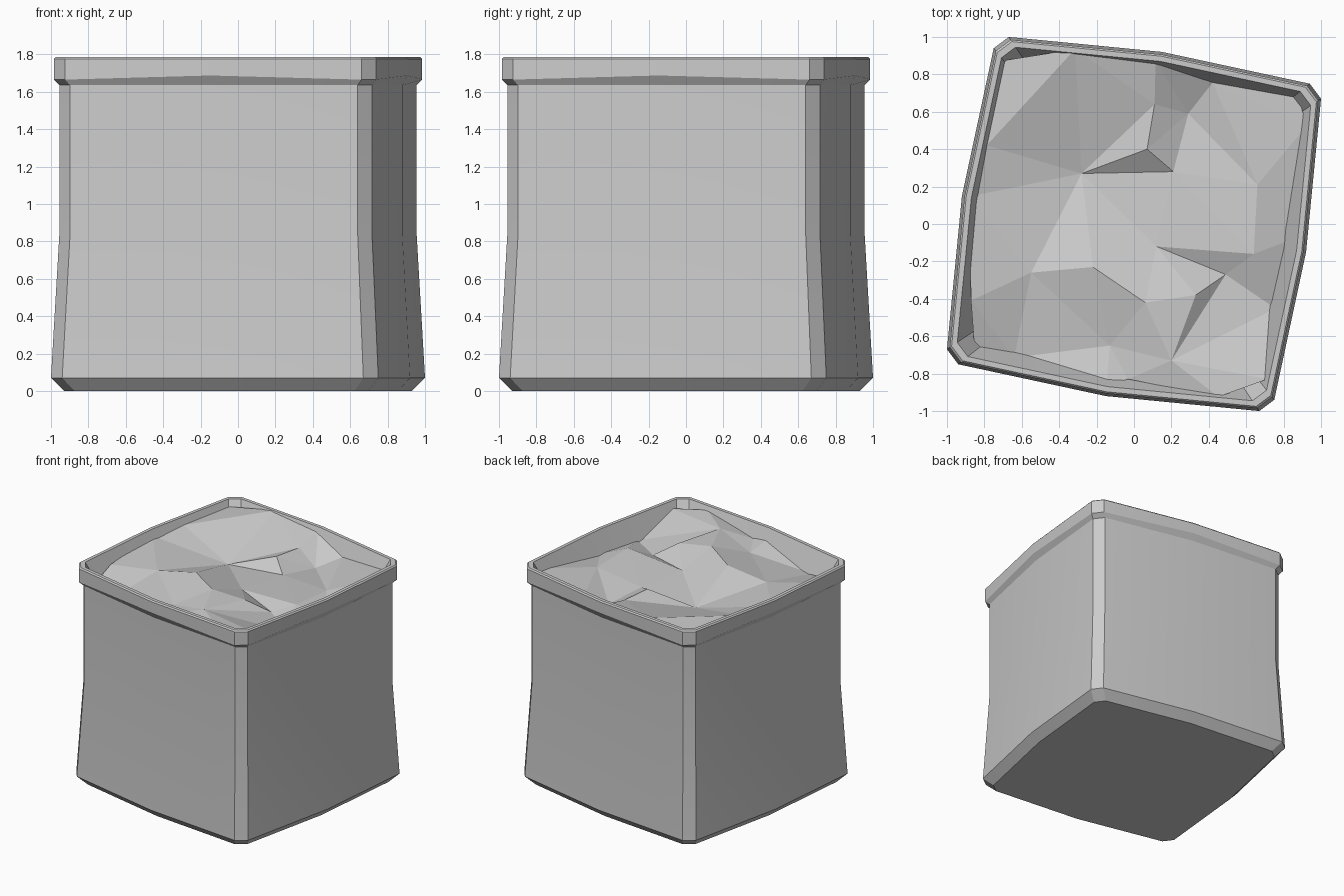
import bpy, bmesh
from mathutils import Vector
from mathutils.geometry import delaunay_2d_cdt

cube = bpy.data.objects.get("Cube")
if cube:
    bpy.data.objects.remove(cube, do_unlink=True)

grey = bpy.data.materials.new("plain_grey")
grey.use_nodes = True
grey.diffuse_color = (0.6, 0.6, 0.6, 1)
grey.node_tree.nodes["Principled BSDF"].inputs["Base Color"].default_value = (0.6, 0.6, 0.6, 1)


def finish(name, bm):
    """Turn a bmesh into a named object with the grey material."""
    mesh = bpy.data.meshes.new(name)
    bm.to_mesh(mesh)
    bm.free()
    mesh.materials.append(grey)
    obj = bpy.data.objects.new(name, mesh)
    bpy.context.collection.objects.link(obj)
    return obj


def outline():
    """Twisted square with cut corners and slightly bowed sides."""
    side = [(-0.94, -0.75), (-0.15, -0.92), (0.67, -1.0)]
    points = []
    for turn in range(4):
        points += side
        side = [(-y, x) for x, y in side]
    return points


# Box shell: each level is (scale, height, extra height at the side middles)
levels = [
    (0.93, 0, 0), (1, 0.07, 0), (0.955, 0.84, 0), (0.955, 1.635, 0),
    (0.985, 1.665, 0.022), (0.985, 1.775, 0), (0.975, 1.785, 0),
    (0.945, 1.785, 0), (0.80, 1.46, 0),
]
bm = bmesh.new()
rings = []
for scale, z, lift in levels:
    rings.append([bm.verts.new((x * scale, y * scale, z + lift * (i % 3 == 1)))
                  for i, (x, y) in enumerate(outline())])
for low, high in zip(rings, rings[1:]):
    for i in range(len(low)):
        j = (i + 1) % len(low)
        bm.faces.new((low[i], low[j], high[j], high[i]))
bm.faces.new(rings[0][::-1])
box = finish("box_shell", bm)
bpy.ops.object.select_all(action="DESELECT")
box.select_set(True)
bpy.context.view_layer.objects.active = box
bpy.ops.object.shade_smooth_by_angle(angle=0.4)

# Lumpy filling: rim points go round the wall, the rest are bumps and dips
rim = [
    (-0.84, 0.14, 1.72), (-0.75, 0.4, 1.73), (-0.68, 0.83, 1.73),
    (-0.3, 0.89, 1.78), (0.11, 0.83, 1.75), (0.4, 0.72, 1.66),
    (0.83, 0.67, 1.7), (0.88, 0.5, 1.7), (0.8, -0.08, 1.61),
    (0.72, -0.43, 1.6), (0.68, -0.79, 1.73), (0.43, -0.88, 1.75),
    (-0.03, -0.79, 1.68), (-0.14, -0.82, 1.7), (-0.61, -0.68, 1.6),
    (-0.81, -0.66, 1.62), (-0.83, -0.39, 1.7),
]
bumps = [
    (0.11, 0.64, 1.7), (0.29, 0.59, 1.6), (0.07, 0.4, 1.71),
    (0.21, 0.28, 1.64), (-0.28, 0.27, 1.6), (0.66, 0.21, 1.66),
    (0.12, -0.12, 1.65), (0.64, -0.16, 1.68), (0.49, -0.27, 1.62),
    (0.33, -0.38, 1.72), (0.06, -0.42, 1.75), (-0.22, -0.23, 1.74),
    (-0.55, -0.26, 1.68), (-0.13, -0.65, 1.66), (0.2, -0.73, 1.74),
]
points = [Vector((x * 1.05, y * 1.05, z)) for x, y, z in rim]
points += [Vector(p) for p in bumps]
n = len(rim)
ring_edges = [(i, (i + 1) % n) for i in range(n)]
creases = [(4, 3), (6, 7), (6, 8), (9, 14), (8, 14), (11, 13), (9, 10)]
edges = ring_edges + [(a + n, b + n) for a, b in creases]
flat, _, tris, _, _, _ = delaunay_2d_cdt([p.xy for p in points], edges, [], 1, 0.0001)
bm = bmesh.new()
verts = []
for p in flat:
    nearest = min(points, key=lambda q: (q.xy - p).length)
    verts.append(bm.verts.new((p.x, p.y, nearest.z)))
for tri in tris:
    bm.faces.new([verts[i] for i in tri])
bmesh.ops.recalc_face_normals(bm, faces=bm.faces)
if sum(f.normal.z for f in bm.faces) < 0:
    bmesh.ops.reverse_faces(bm, faces=bm.faces)
finish("lumpy_filling", bm)
